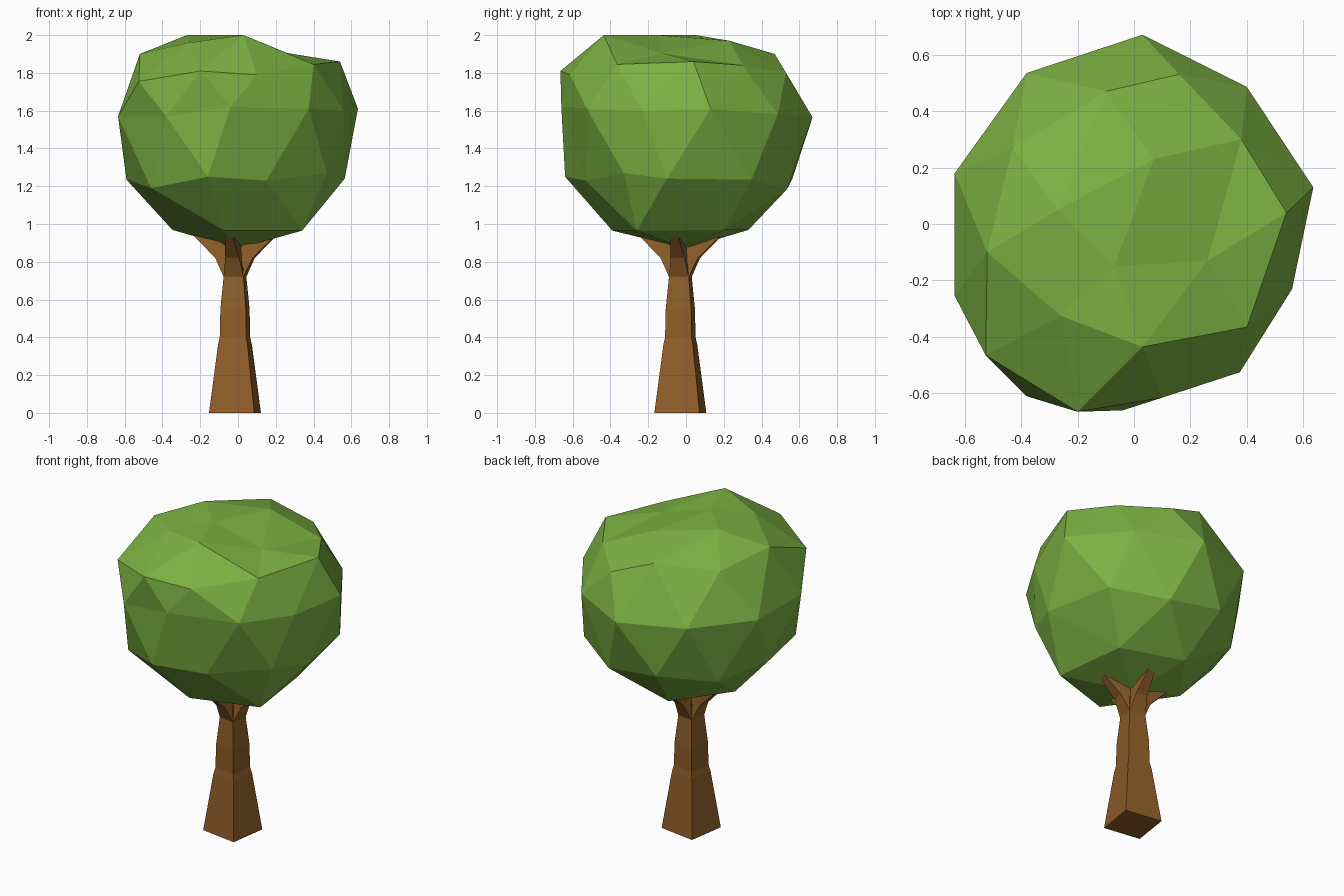
import bpy, bmesh, math
from mathutils import Vector, Matrix

if "Cube" in bpy.data.objects:
    bpy.data.objects.remove(bpy.data.objects["Cube"])

TWIST = Matrix.Rotation(math.radians(-8.5), 3, 'Z')
AXIS = Vector((-0.016, -0.03, 0))


def material(name, rgb):
    m = bpy.data.materials.new(name)
    m.diffuse_color = (*rgb, 1)
    m.use_nodes = True
    m.node_tree.nodes["Principled BSDF"].inputs["Base Color"].default_value = m.diffuse_color
    return m


def add_object(name, bm, mat):
    bmesh.ops.recalc_face_normals(bm, faces=bm.faces)
    me = bpy.data.meshes.new(name)
    bm.to_mesh(me)
    bm.free()
    me.materials.append(mat)
    ob = bpy.data.objects.new(name, me)
    bpy.context.collection.objects.link(ob)
    return ob


def loft(bm, rings):
    """Skin a run of four-sided rings and cap both ends."""
    loops = [[bm.verts.new(p) for p in ring] for ring in rings]
    for a, b in zip(loops, loops[1:]):
        for i in range(4):
            j = (i + 1) % 4
            bm.faces.new((a[i], a[j], b[j], b[i]))
    bm.faces.new(loops[0][::-1])
    bm.faces.new(loops[-1])


bark = material("bark", (0.27, 0.11, 0.022))
leaf = material("leaf", (0.20, 0.44, 0.055))

# Trunk: stepped square taper, (height, half side)
bm = bmesh.new()
steps = [(0, .121), (.36, .079), (.40, .071), (.55, .068), (.72, .053), (.82, .05)]
loft(bm, [[AXIS + TWIST @ Vector((sx * h, sy * h, z))
           for sx, sy in ((-1, -1), (1, -1), (1, 1), (-1, 1))] for z, h in steps])
add_object("trunk", bm, bark)

# Branches: (outer radius, outer z, inner radius, inner z, half width)
sections = [(.053, .72, 0, .80, .053), (.10, .82, .035, .88, .037), (.215, .935, .18, .975, .022)]
for k, side in enumerate(("right", "back", "left", "front")):
    turn = TWIST @ Matrix.Rotation(k * math.pi / 2, 3, 'Z')
    bm = bmesh.new()
    loft(bm, [[AXIS + turn @ Vector(p) for p in
               ((ro, -w, zo), (ro, w, zo), (ri, w, zi), (ri, -w, zi))]
              for ro, zo, ri, zi, w in sections])
    add_object("branch_" + side, bm, bark)

# Canopy: flat-topped icosphere, with its corners pulled to an irregular outline
pulls = [
    (-.07, -.15, 2.0), (.03, -.435, 2.0), (-.26, -.325, 1.96), (-.27, .05, 2.0),
    (.07, .23, 1.97), (.26, -.13, 1.905),
    (.40, -.365, 1.845), (.54, .04, 1.86), (.38, .30, 1.84), (.16, .53, 1.80),
    (-.10, .47, 1.90), (-.43, .27, 1.86), (-.52, -.10, 1.90), (-.525, -.465, 1.755),
    (-.20, -.665, 1.81), (.10, -.615, 1.79),
    (.635, .13, 1.61), (.40, .485, 1.58), (.03, .67, 1.565), (-.38, .535, 1.58),
    (-.635, .18, 1.57), (-.635, -.255, 1.57), (-.38, -.61, 1.57), (-.04, -.66, 1.62),
    (.375, -.525, 1.61), (.56, -.23, 1.60),
    (.47, -.33, 1.27), (.15, -.53, 1.23), (-.16, -.64, 1.25), (-.46, -.45, 1.19),
    (.565, -.10, 1.24), (.34, -.26, .965), (-.07, -.39, .965),
]
bm = bmesh.new()
bmesh.ops.create_icosphere(bm, subdivisions=2, radius=0.66)
for v in bm.verts:
    v.co.z = min(v.co.z + 1.53, 2.0)
free = {v: v.co.copy() for v in bm.verts}
for p in map(Vector, pulls):
    near = min(free, key=lambda v: (free[v] - p).length)
    near.co = p
    del free[near]
add_object("canopy", bm, leaf)
